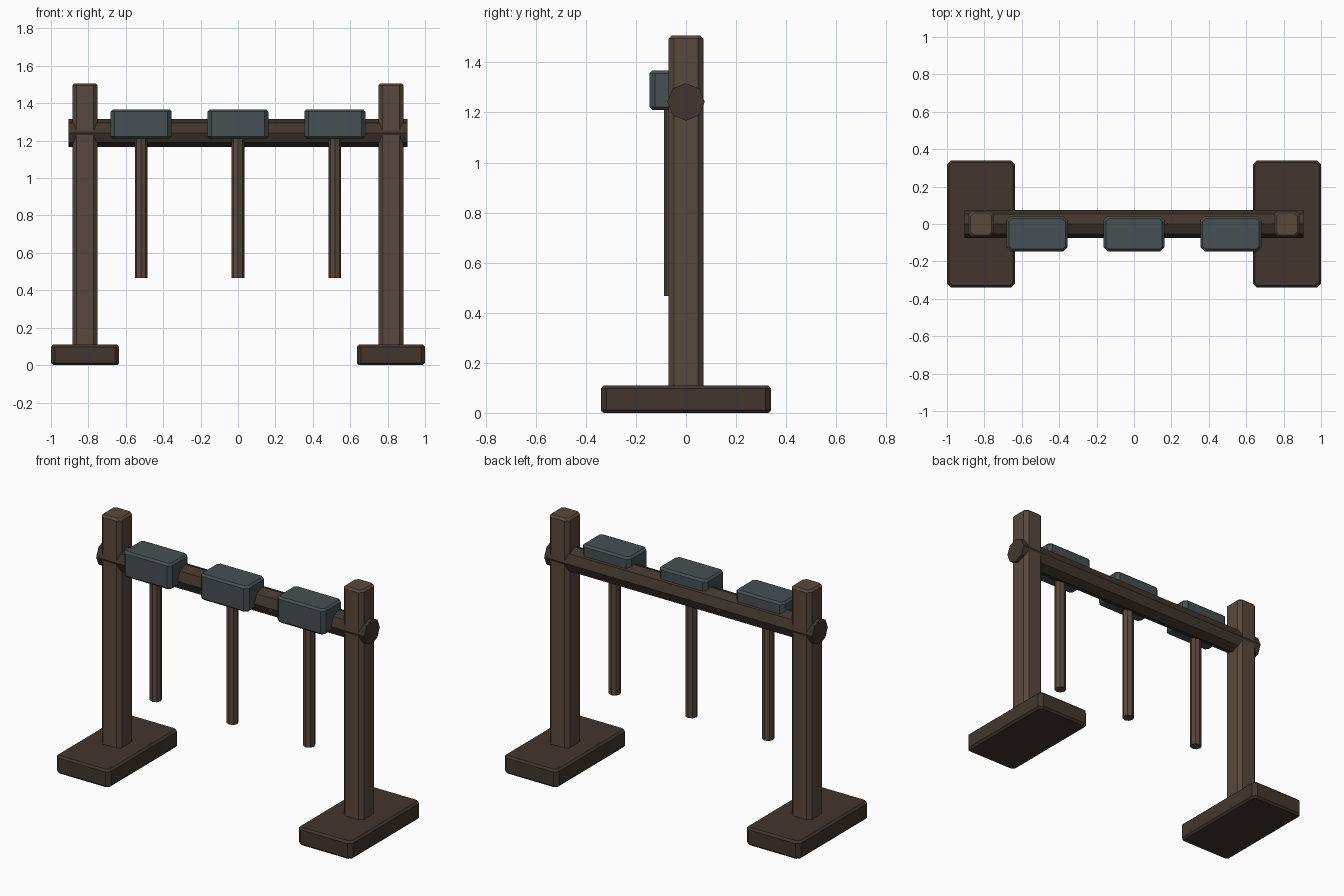
import bpy, bmesh
from math import pi
from mathutils import Matrix, Vector

if "Cube" in bpy.data.objects:
    bpy.data.objects.remove(bpy.data.objects["Cube"])


def material(name, rgb):
    m = bpy.data.materials.new(name)
    m.diffuse_color = (*rgb, 1)
    m.use_nodes = True
    m.node_tree.nodes["Principled BSDF"].inputs["Base Color"].default_value = m.diffuse_color
    return m


DARK = material("dark_wood", (0.054, 0.037, 0.026))
WOOD = material("wood", (0.098, 0.065, 0.045))
IRON = material("iron", (0.061, 0.080, 0.084))


def finish(bm, name, mat):
    bmesh.ops.recalc_face_normals(bm, faces=bm.faces)
    me = bpy.data.meshes.new(name)
    bm.to_mesh(me)
    bm.free()
    me.materials.append(mat)
    ob = bpy.data.objects.new(name, me)
    bpy.context.collection.objects.link(ob)
    return ob


def block(name, lo, hi, mat, side=0.022, rim=0.012):
    """Box with chamfered upright corners and a finer chamfer on both rims."""
    lo, hi = Vector(lo), Vector(hi)
    bm = bmesh.new()
    bmesh.ops.create_cube(bm, size=1, matrix=Matrix.Translation((lo + hi) / 2)
                          @ Matrix.Diagonal((*(hi - lo), 1)))

    def flat(e):
        return abs(e.verts[0].co.z - e.verts[1].co.z) < 1e-5

    for width, level in ((side, False), (rim, True)):
        edges = [e for e in bm.edges if flat(e) == level]
        bmesh.ops.bevel(bm, geom=edges, offset=width, offset_type='OFFSET',
                        segments=1, profile=0.5, affect='EDGES')
    return finish(bm, name, mat)


def rod(name, center, radius, length, mat, turn=Matrix()):
    """Eight-sided rod with corners on its cross axes."""
    bm = bmesh.new()
    bmesh.ops.create_cone(bm, cap_ends=True, segments=8, radius1=radius,
                          radius2=radius, depth=length,
                          matrix=Matrix.Translation(center) @ turn)
    return finish(bm, name, mat)


# feet and posts
for side, s in (("left", -1), ("right", 1)):
    x = s * 0.8175
    block(side + "_foot", (x - 0.1825, -0.34, 0), (x + 0.1825, 0.34, 0.11), DARK)
    block(side + "_post", (x - 0.0675, -0.07, 0.09), (x + 0.0675, 0.07, 1.507), WOOD)

# cross beam
rod("cross_beam", (0, 0, 1.242), 0.075, 1.81, DARK, Matrix.Rotation(pi / 2, 4, 'Y'))

# hanging hammers
for i, x in enumerate((-0.518, 0, 0.518), 1):
    block(f"hammer_head_{i}", (x - 0.163, -0.146, 1.21), (x + 0.163, 0.041, 1.368), IRON)
    rod(f"hammer_handle_{i}", (x, -0.053, 0.867), 0.034, 0.80, WOOD)
